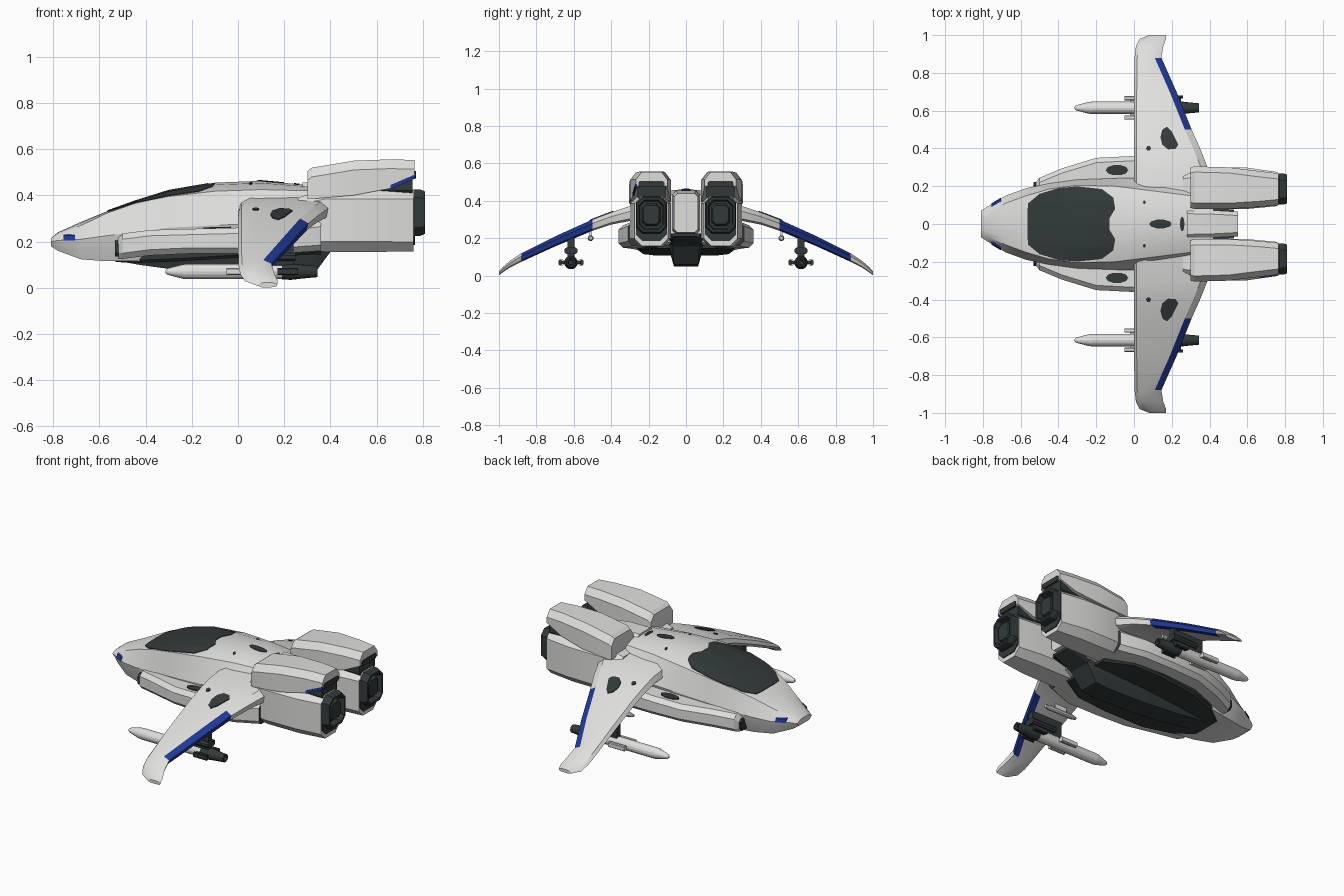
import bpy, bmesh, math

if "Cube" in bpy.data.objects:
    bpy.data.objects.remove(bpy.data.objects["Cube"])


def mat(name, c):
    m = bpy.data.materials.new(name)
    m.diffuse_color = (*c, 1)
    m.use_nodes = True
    m.node_tree.nodes["Principled BSDF"].inputs["Base Color"].default_value = m.diffuse_color
    return m


WHITE = mat("hull_white", (0.74, 0.74, 0.73))
DARK = mat("dark_grey", (0.032, 0.042, 0.042))
BLUE = mat("stripe_blue", (0.015, 0.04, 0.30))


def make(name, verts, faces, mats, both=False, idx=None):
    """Mesh object; both=True adds a copy mirrored in y."""
    idx = list(idx or [0] * len(faces))
    if both:
        n = len(verts)
        verts = verts + [(x, -y, z) for x, y, z in verts]
        faces = faces + [[i + n for i in reversed(f)] for f in faces]
        idx += idx
    me = bpy.data.meshes.new(name)
    me.from_pydata(verts, [], faces)
    for m in mats:
        me.materials.append(m)
    for p, i in zip(me.polygons, idx):
        p.material_index = i
    bm = bmesh.new()
    bm.from_mesh(me)
    bmesh.ops.recalc_face_normals(bm, faces=bm.faces)
    bm.to_mesh(me)
    bm.free()
    ob = bpy.data.objects.new(name, me)
    bpy.context.collection.objects.link(ob)
    return ob


def loft(name, rings, mats, both=False, rule=None):
    """Skin closed rings; rule(ring, side) picks the material, caps use side -1."""
    n = len(rings[0])
    verts = [p for r in rings for p in r]
    faces, idx = [], []
    for i in range(len(rings) - 1):
        for j in range(n):
            k = (j + 1) % n
            faces.append([i * n + j, i * n + k, (i + 1) * n + k, (i + 1) * n + j])
            idx.append(rule(i, j) if rule else 0)
    for i in (0, len(rings) - 1):
        faces.append([i * n + j for j in range(n)])
        idx.append(rule(i, -1) if rule else 0)
    return make(name, verts, faces, mats, both, idx)


def box_ring(x, y0, y1, z0, z1, c):
    """Chamfered rectangle across x."""
    return [(x, y0 + c, z0), (x, y1 - c, z0), (x, y1, z0 + c), (x, y1, z1 - c),
            (x, y1 - c, z1), (x, y0 + c, z1), (x, y0, z1 - c), (x, y0, z0 + c)]


def box(name, x0, x1, y0, y1, z0, z1, m, c=0.004, both=True):
    return loft(name, [box_ring(x0, y0, y1, z0, z1, c), box_ring(x1, y0, y1, z0, z1, c)], [m], both)


def tube(name, y, z, prof, m, n=16):
    """Round body along x from (x, radius) pairs, on both sides."""
    return loft(name, [[(x, y + r * math.cos(a * math.tau / n), z + r * math.sin(a * math.tau / n))
                        for a in range(n)] for x, r in prof], [m], True)


def lerp_row(table, t):
    """Interpolate table rows on their first column."""
    t = min(max(t, table[0][0]), table[-1][0])
    for a, b in zip(table, table[1:]):
        if t <= b[0]:
            k = (t - a[0]) / (b[0] - a[0])
            return [p + (q - p) * k for p, q in zip(a, b)]


def patch(name, pts, height, m, both=False, off=0.005, rings=8):
    """Thin plate that follows a height function."""
    out = []
    for (ax, ay), (bx, by) in zip(pts, pts[1:] + pts[:1]):
        out += [(ax + (bx - ax) * k / 3, ay + (by - ay) * k / 3) for k in range(3)]
    n = len(out)
    cx, cy = sum(p[0] for p in out) / n, sum(p[1] for p in out) / n
    verts = [(x, y, height(x, y) - 0.004) for x, y in out]
    for r in range(rings):
        s = 1 - r / rings
        for x, y in out:
            px, py = cx + (x - cx) * s, cy + (y - cy) * s
            verts.append((px, py, height(px, py) + off))
    verts.append((cx, cy, height(cx, cy) + off))
    faces = [[i * n + j, i * n + (j + 1) % n, (i + 1) * n + (j + 1) % n, (i + 1) * n + j]
             for i in range(rings) for j in range(n)]
    faces += [[rings * n + j, rings * n + (j + 1) % n, len(verts) - 1] for j in range(n)]
    return make(name, verts, faces, [m], both)


def oval(cx, cy, rx, ry, n=10):
    return [(cx + rx * math.cos(a * math.tau / n), cy + ry * math.sin(a * math.tau / n)) for a in range(n)]


# Fuselage: x, shoulder width, top z, shoulder z, mid width, mid z, bottom width, bottom z
HULL = [(-0.81, .05, .215, .21, .07, .20, .05, .18), (-0.78, .065, .24, .23, .09, .205, .07, .16),
        (-0.68, .11, .285, .27, .15, .21, .12, .123), (-0.57, .15, .33, .322, .19, .225, .15, .115),
        (-0.45, .185, .373, .364, .215, .24, .17, .115), (-0.3, .205, .42, .395, .235, .26, .18, .115),
        (-0.1, .20, .455, .418, .242, .27, .19, .13), (0.1, .175, .463, .425, .247, .28, .19, .14),
        (0.3, .15, .445, .42, .25, .28, .17, .145), (0.42, .13, .44, .41, .22, .28, .14, .18)]


def hull_ring(r):
    x, ws, zt, zs, wm, zm, wb, zb = r
    half = [(.6 * ws, zt - .25 * (zt - zs)), (ws, zs), (wm, zm), (wm - .3 * (wm - wb), zm - .4 * (zm - zb)), (wb, zb)]
    return [(x, 0, zt)] + [(x, y, z) for y, z in half] + [(x, 0, zb)] + [(x, -y, z) for y, z in half[::-1]]


def hull_top(x, y):
    x, ws, zt, zs, wm, zm, _, _ = lerp_row(HULL, x)
    return lerp_row([(0, zt), (.6 * ws, zt - .25 * (zt - zs)), (ws, zs), (wm, zm)], abs(y))[1]


loft("fuselage", [hull_ring(r) for r in HULL], [WHITE])
half = [(-.565, .06), (-.56, .11), (-.5, .16), (-.4, .19), (-.3, .199), (-.17, .185), (-.11, .14), (-.1, .08), (-.13, .03)]
patch("canopy", half + [(x, -y) for x, y in half[::-1]], hull_top, DARK, off=.004, rings=14)
patch("spine_vent", oval(.14, 0, .06, .024), hull_top, DARK, off=.003)
patch("rear_spine_vent", oval(.255, 0, .012, .04), hull_top, DARK, off=.003)
patch("hull_mark", oval(.055, .115, .008, .01, 6), hull_top, DARK, True)
# Nose lights along the side crease
loft("nose_light", [[(x, y - .02, .203), (x, y, .205), (x, y - .008, .226), (x, y - .02, .23)]
                    for x, y in ((-.755, .109), (-.705, .139))], [BLUE], True)

# Tail spine between the engines
loft("tail_spine", [box_ring(.28, -.075, .075, .2, .455, .02), box_ring(.42, -.072, .072, .22, .455, .02),
                    box_ring(.55, -.065, .065, .23, .44, .02)], [WHITE])

# Dark belly plate with a narrow keel: x, top width, bottom width, bottom z
KEEL = [(-.5, .06, .05, .112), (-.42, .085, .06, .098), (-.25, .09, .065, .075), (0, .09, .065, .056),
        (.25, .09, .065, .05), (.33, .09, .065, .06), (.40, .09, .07, .155), (.53, .075, .055, .21)]
loft("keel", [[(x, -a, z + .6 * (.2 - z)), (x, -b, z), (x, b, z), (x, a, z + .6 * (.2 - z)), (x, a, .225), (x, -a, .225)]
              for x, a, b, z in KEEL], [DARK])
BELLY = [(-.53, .10, .111), (-.42, .18, .108), (-.25, .24, .115), (0, .26, .13), (.2, .25, .138), (.36, .16, .145)]
loft("belly_plate", [box_ring(x, -w, w, z, .19, .012) for x, w, z in BELLY], [DARK])

# Side sponsons with dark intakes and dark rear ends
SPONSON = [(-.52, .22, .125, .215), (-.5, .245, .125, .235), (-.38, .295, .14, .25), (-.2, .35, .148, .255),
           (0, .36, .148, .26), (.2, .36, .148, .27), (.36, .31, .16, .29)]
loft("side_sponson", [box_ring(x, .12, y, a, b, .025) for x, y, a, b in SPONSON], [WHITE, DARK], True,
     lambda i, j: int(i == len(SPONSON) - 1))
box("side_intake", -.532, -.51, .14, .222, .135, .205, DARK, .015)


def sponson_top(x, y):
    return lerp_row(SPONSON, x)[3] - max(0, y - lerp_row(SPONSON, x)[1] + .025)


patch("sponson_vent", oval(-.09, .285, .06, .028), sponson_top, DARK, True)

# Wings: y, leading x, trailing x, top z, thickness
WING = [(.14, 0, .43, .395, .10), (.3, 0, .39, .372, .08), (.4, 0, .35, .338, .065), (.5, 0, .305, .30, .06),
        (.7, .0, .225, .21, .054), (.88, .003, .145, .12, .046), (.94, .01, .155, .08, .036),
        (.98, .03, .17, .045, .028), (1.0, .08, .17, .022, .02)]
rings = []
for y, a, b, z, t in WING:
    s = min(.036, (b - a) / 4)
    rings.append([(a, y, z - t * .6), (a + s * .4, y, z - t * .2), (a + s * 1.5, y, z), (b - s, y, z),
                  (b, y, z - t * .35), (b - s * .2, y, z - t * .85), (b - s * 1.1, y, z - t), (a + s, y, z - t)])
loft("wing", rings, [WHITE, BLUE], True, lambda i, j: int(3 <= i <= 4 and j in (3, 4, 5)))


def wing_top(x, y):
    return lerp_row(WING, y)[3]


patch("wing_panel", [(.15, .42), (.14, .46), (.15, .5), (.175, .515), (.2, .49), (.235, .42), (.22, .398), (.18, .395)],
      wing_top, DARK, True)
patch("wing_vent", oval(.077, .4, .014, .014, 6), wing_top, DARK, True)

# Engine nacelles, upper cowls and nozzles
loft("engine_nacelle", [box_ring(.26, .085, .27, .17, .39, .03), box_ring(.38, .08, .30, .155, .43, .045),
                        box_ring(.6, .08, .298, .155, .43, .045), box_ring(.76, .095, .275, .158, .425, .04)],
     [WHITE], True)


def cowl_ring(x, y0, y1, z0, z1):
    return [(x, y0, z0), (x, y1, z0), (x, y1, z1 - .04), (x, y1 - .03, z1), (x, y0 + .03, z1), (x, y0, z1 - .04)]


loft("engine_cowl", [cowl_ring(.3, .085, .30, .385, .505), cowl_ring(.32, .08, .305, .385, .52),
                     cowl_ring(.5, .08, .30, .40, .55), cowl_ring(.66, .09, .28, .43, .556),
                     cowl_ring(.765, .10, .268, .478, .553)], [WHITE], True)
loft("cowl_exhaust", [box_ring(.6, .11, .26, .41, .45, .01), box_ring(.755, .11, .26, .41, .50, .01)],
     [DARK], True)
box("cowl_exhaust_slot", .755, .77, .115, .255, .474, .505, DARK, .008)
box("nacelle_back_plate", .755, .766, .102, .268, .185, .42, DARK, .035)
# Blue edge strip on the outside of one cowl
loft("cowl_stripe", [[(x, a, z), (x, b, z), (x, b, z + .018), (x, a, z + .018)]
                     for x, z, a, b in ((.66, .427, -.276, -.285), (.766, .472, -.263, -.272))], [BLUE])
NOZ = [(.70, 1), (.79, 1), (.81, .92), (.81, .8), (.775, .72), (.775, .6), (.80, .5), (.80, .35)]
loft("engine_nozzle", [box_ring(x, .185 - .083 * s, .185 + .083 * s, .325 - .1 * s, .325 + .1 * s, .035 * s)
                       for x, s in NOZ], [DARK], True)

# Missiles under the wings
tube("missile_body", .615, .07, [(-.315, .006), (-.305, .014), (-.24, .031), (-.22, .033), (.2, .033)], WHITE)
tube("missile_motor", .615, .07, [(.19, .034), (.23, .036), (.28, .03), (.345, .024), (.345, .016), (.33, .012)], DARK)
box("missile_fin_bar", .17, .25, .555, .675, .062, .078, DARK)
box("missile_fin_pod_outer", .17, .26, .665, .681, .055, .085, DARK)
box("missile_fin_pod_inner", .17, .26, .549, .565, .055, .085, DARK)
box("missile_pylon", .03, .24, .597, .633, .09, .225, DARK, .008)
box("pylon_saddle", .08, .25, .58, .65, .115, .15, DARK, .01)
box("rail_inner", -.05, .06, .553, .575, .055, .085, WHITE)
box("rail_outer", -.05, .06, .655, .677, .055, .085, WHITE)
box("rail_bridge", -.02, .06, .555, .675, .062, .078, WHITE)

# Small gun pods under the wings
tube("gun_pod", .51, .2, [(0, .008), (.03, .015), (.19, .016), (.22, .009)], WHITE, 10)
box("gun_strut", .07, .15, .504, .516, .2, .26, WHITE)

# Smooth shading with sharp edges kept
bpy.ops.object.select_all(action='SELECT')
bpy.context.view_layer.objects.active = bpy.data.objects["fuselage"]
bpy.ops.object.shade_smooth_by_angle(angle=math.radians(22))
